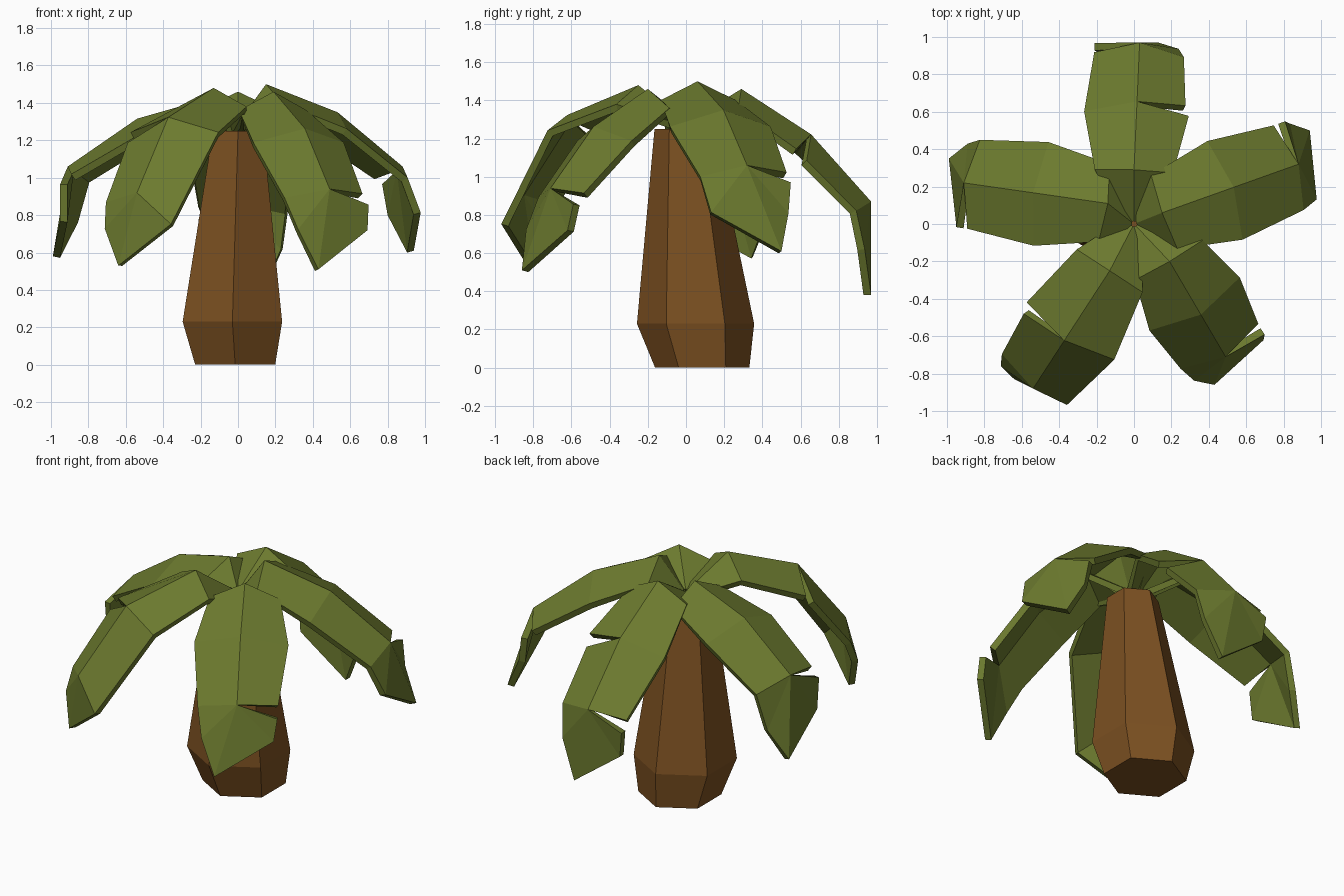
import bpy, bmesh, math
from mathutils import Vector

cube = bpy.data.objects.get("Cube")
if cube:
    bpy.data.objects.remove(cube)


def material(name, colour):
    mat = bpy.data.materials.new(name)
    mat.use_nodes = True
    mat.diffuse_color = (*colour, 1)
    mat.node_tree.nodes["Principled BSDF"].inputs["Base Color"].default_value = (*colour, 1)
    return mat


def add_object(name, bm, mat):
    mesh = bpy.data.meshes.new(name)
    bm.to_mesh(mesh)
    bm.free()
    mesh.materials.append(mat)
    obj = bpy.data.objects.new(name, mesh)
    bpy.context.collection.objects.link(obj)
    return obj


bark = material("bark brown", (0.2, 0.08, 0.015))
green = material("leaf green", (0.15, 0.195, 0.028))


# Six-sided trunk: swollen foot, leaning taper
def build_trunk():
    bm = bmesh.new()
    rings = []
    for x, y, z, radius in [(-0.015, 0.085, 0, 0.247), (-0.03, 0.05, 0.23, 0.307), (0, -0.01, 1.25, 0.155)]:
        angles = [math.radians(60 * i - 90) for i in range(6)]
        rings.append([bm.verts.new((x + radius * math.cos(a), y + radius * math.sin(a), z)) for a in angles])
    bm.faces.new(rings[0][::-1])
    bm.faces.new(rings[-1])
    for low, high in zip(rings, rings[1:]):
        for i in range(6):
            j = (i + 1) % 6
            bm.faces.new((low[i], low[j], high[j], high[i]))
    add_object("trunk", bm, bark)


# Folded frond: stem, two ridged panels and a drooping tip.
# "torn" notches the middle of the right edge, "split" the left edge at the bend.
def build_leaf(name, inner, bend, tip, bulge, curl, torn, split):
    inner, bend, tip = Vector(inner), Vector(bend), Vector(tip)
    along = (bend - inner).normalized()
    right = along.cross(Vector((0, 0, 1))).normalized()
    up = right.cross(along)
    bm = bmesh.new()

    def point(base, side=0, drop=0, forward=0):
        return bm.verts.new(base + right * side - up * drop + along * forward)

    def faces(*groups):
        for group in groups:
            bm.faces.new(group)

    outward = Vector((inner.x, inner.y, 0)).normalized()
    root = outward * 0.015 + Vector((0, 0, 1.29))
    middle = inner.lerp(bend, 0.48) + up * bulge
    hang = tip - bend
    hang -= right * hang.dot(right)

    s_l, s_c, s_r = point(root, -0.06, 0.02), point(root), point(root, 0.06, 0.02)
    i_l, i_c, i_r = point(inner, -0.21, 0.08, 0.06), point(inner), point(inner, 0.21, 0.08, 0.06)
    m_l, m_c, m_r = point(middle, -0.28, 0.1), point(middle), point(middle, 0.28, 0.1)
    b_c, b_r = point(bend), point(bend, 0.24, 0.08, -0.02)
    n_r = point(middle, 0.26, 0.11, 0.08) if torn else m_r
    t_r = point(bend + hang * 0.45, 0.21, curl)
    end = bm.verts.new(tip)

    faces((s_l, s_c, i_c, i_l), (s_c, s_r, i_r, i_c),
          (i_l, i_c, m_c, m_l), (i_c, i_r, m_r, m_c),
          (m_c, n_r, b_r, b_c), (b_c, b_r, t_r), (b_c, t_r, end))
    if split:
        b_l = point(bend, -0.24, 0.06, -0.03)
        t_top = point(bend + hang * 0.16, -0.24, 0.02)
        t_l = point(bend + hang * 0.46, -0.22, curl)
        faces((m_l, m_c, b_c, b_l), (t_top, b_c, t_l), (t_l, b_c, end))
    else:
        b_l = point(bend, -0.2, 0.15, 0.08)
        faces((m_l, m_c, b_c, b_l), (b_l, b_c, end))
    bmesh.ops.recalc_face_normals(bm, faces=bm.faces)
    bm.faces.ensure_lookup_table()
    if bm.faces[2].normal.dot(up) < 0:
        bmesh.ops.reverse_faces(bm, faces=bm.faces)
    leaf = add_object(name, bm, green)
    solid = leaf.modifiers.new("thickness", "SOLIDIFY")
    solid.thickness = 0.04
    solid.offset = -1


build_trunk()
build_leaf("back_leaf", (0, 0.29, 1.46), (0.03, 0.97, 0.87), (0.13, 0.97, 0.38), 0.06, 0.04, True, True)
build_leaf("left_leaf", (0.15, 0.06, 1.5), (0.88, 0.32, 1.06), (0.94, 0.5, 0.61), 0.07, 0.05, False, True)
build_leaf("right_leaf", (-0.14, 0.11, 1.43), (-0.91, 0.22, 1.06), (-0.99, 0.35, 0.58), 0.07, 0.08, False, True)
build_leaf("front_left_leaf", (0.19, -0.2, 1.46), (0.49, -0.71, 0.94), (0.43, -0.86, 0.51), 0.07, 0.03, False, True)
build_leaf("front_right_leaf", (-0.13, -0.25, 1.48), (-0.54, -0.88, 0.92), (-0.64, -0.83, 0.53), 0.14, 0.02, True, False)
